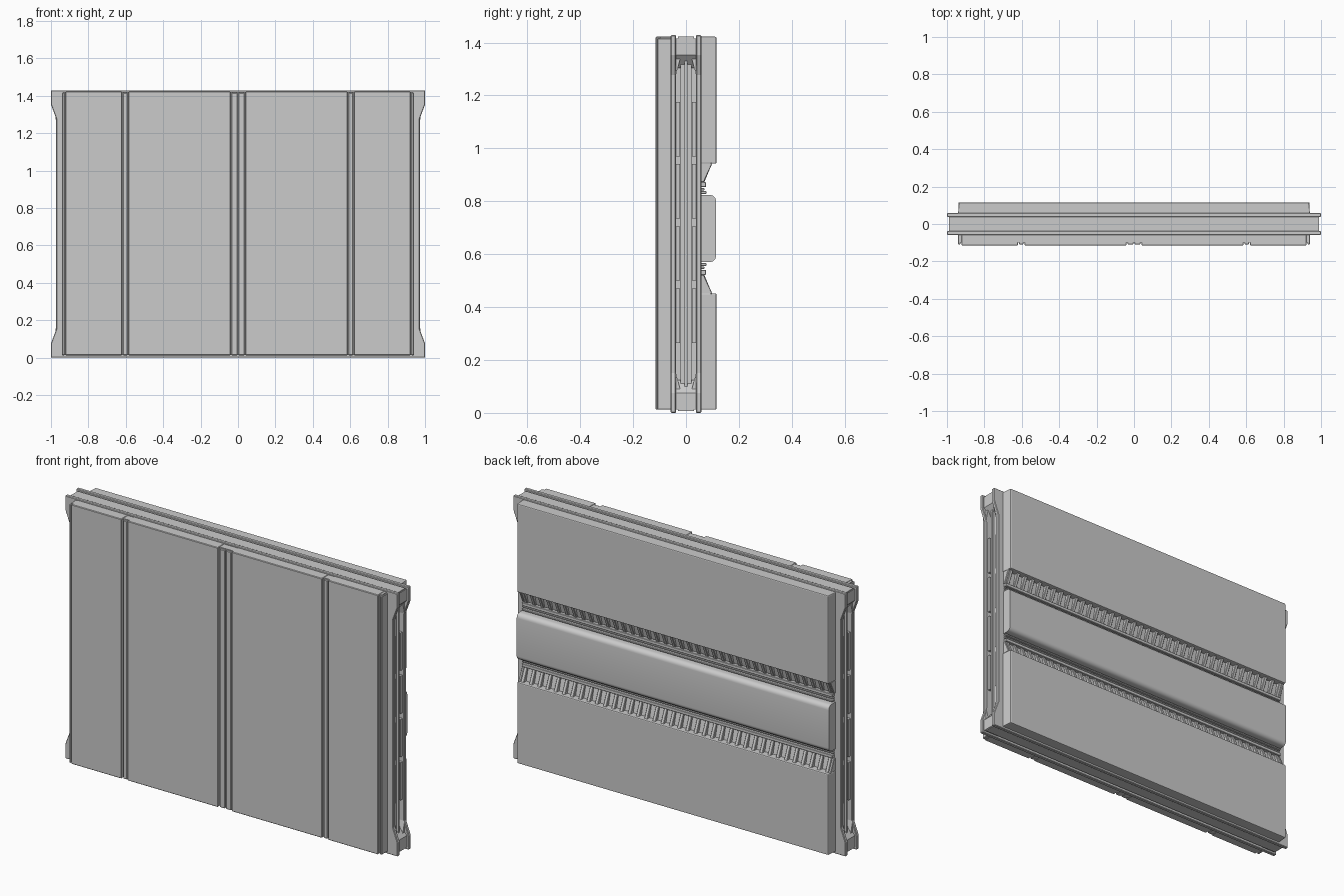
import bpy, bmesh, math
from mathutils import Vector

if "Cube" in bpy.data.objects:
    bpy.data.objects.remove(bpy.data.objects["Cube"])

H = 1.428      # overall height
MID = 0.697    # height about which the back grooves mirror


def finish(name, bm, bevel=0.0, segs=1):
    bmesh.ops.recalc_face_normals(bm, faces=bm.faces)
    me = bpy.data.meshes.new(name)
    bm.to_mesh(me)
    bm.free()
    ob = bpy.data.objects.new(name, me)
    bpy.context.collection.objects.link(ob)
    if bevel:
        m = ob.modifiers.new("Bevel", 'BEVEL')
        m.width, m.segments = bevel, segs
        m.limit_method = 'ANGLE'
    return ob


def prism(bm, pts, axis, a, b):
    """Extrude a 2D outline along an axis: x takes (y,z), y takes (x,z), z takes (x,y)."""
    def co(p, t):
        return {'x': (t, p[0], p[1]), 'y': (p[0], t, p[1]), 'z': (p[0], p[1], t)}[axis]
    va = [bm.verts.new(co(p, a)) for p in pts]
    vb = [bm.verts.new(co(p, b)) for p in pts]
    bm.faces.new(va)
    bm.faces.new(vb[::-1])
    n = len(pts)
    for i in range(n):
        bm.faces.new((va[i], vb[i], vb[(i + 1) % n], va[(i + 1) % n]))


def box(bm, x0, x1, y0, y1, z0, z1):
    prism(bm, [(x0, y0), (x1, y0), (x1, y1), (x0, y1)], 'z', z0, z1)


def rounded(y0, y1, z0, z1, r, n=6):
    """Outline with its two outer (y1) corners rounded."""
    pts = [(y0, z0)]
    for cz, start in ((z0 + r, -90), (z1 - r, 0)):
        for i in range(n + 1):
            t = math.radians(start + 90 * i / n)
            pts.append((y1 - r + r * math.cos(t), cz + r * math.sin(t)))
    return pts + [(y0, z1)]


# core slab
bm = bmesh.new()
box(bm, -0.935, 0.935, -0.045, 0.045, 0.018, H - 0.012)
finish("core", bm)

# two flange plates, flared at the four corners
half = [(1.0, 0), (1.0, 0.075), (0.972, 0.15)]
side = half + [(x, H - z) for x, z in reversed(half)]
outline = side + [(-x, z) for x, z in reversed(side)]
for name, y0, y1 in (("front_flange", -0.058, -0.038), ("back_flange", 0.038, 0.058)):
    bm = bmesh.new()
    prism(bm, outline, 'y', y0, y1)
    finish(name, bm, 0.003)

# corner blocks closing the side channels, with notched wedge jaws
bm = bmesh.new()
for s in (-1, 1):
    for f in (lambda z: z, lambda z: H - z):
        prism(bm, [(s * 0.9, f(0.012)), (s * 0.988, f(0.012)), (s * 0.988, f(0.075)),
                   (s * 0.945, f(0.125)), (s * 0.9, f(0.125))], 'y', -0.04, 0.04)
        for k in (-1, 1):
            prism(bm, [(k * 0.039, f(0.07)), (k * 0.022, f(0.09)),
                       (k * 0.039, f(0.155))], 'x', s * 0.93, s * 0.975)
finish("corner_blocks", bm)

# side rails: wide base with a narrow tongue
bm = bmesh.new()
for s in (-1, 1):
    box(bm, s * 0.92, s * 0.957, -0.02, 0.02, 0.1, H - 0.09)
    box(bm, s * 0.95, s * 0.968, -0.006, 0.006, 0.1, H - 0.09)
finish("side_rails", bm)

# clips beside the rails
bm = bmesh.new()
for s in (-1, 1):
    for k in (-1, 1):
        for z0, z1 in ((0.265, 0.47), (0.5, 0.705), (0.735, 0.94), (0.97, 1.175)):
            box(bm, s * 0.93, s * 0.962, k * 0.022, k * 0.039, z0, z1)
finish("side_clips", bm)

# ridges along the top and bottom channel
bm = bmesh.new()
for z0, z1 in ((0.008, 0.03), (H - 0.03, H - 0.006)):
    box(bm, -0.985, 0.985, -0.03, 0.03, z0, z1)
finish("edge_ridges", bm)

# front cladding: backing plus planks split by narrow seams
bm = bmesh.new()
box(bm, -0.934, 0.934, -0.098, -0.05, 0.014, H - 0.008)
finish("front_backing", bm)
bm = bmesh.new()
cuts = [-0.94, -0.925, -0.618, -0.588, -0.038, 0, 0.038, 0.588, 0.618, 0.925, 0.94]
for a, b in zip(cuts, cuts[1:]):
    inset = 0.006 if b - a < 0.05 else 0.0      # seam strips sit slightly lower
    box(bm, a + 0.003 * (a > -0.94), b - 0.003 * (b < 0.94), -0.115 + inset, -0.055,
        0.012, H - 0.006 - inset)
finish("front_planks", bm, 0.003)

# back cladding: upper and lower slabs, chamfered side edges
bm = bmesh.new()
for z0, z1 in ((0.012, 0.452), (2 * MID - 0.452, H - 0.006)):
    prism(bm, [(-0.941, 0.05), (0.941, 0.05), (0.936, 0.115), (-0.936, 0.115)], 'z', z0, z1)
finish("back_slabs", bm, 0.005, 2)

# rounded middle slab
bm = bmesh.new()
prism(bm, rounded(0.05, 0.114, 0.57, 2 * MID - 0.57, 0.025), 'x', -0.938, 0.938)
ob = finish("back_middle_slab", bm)
bpy.context.view_layer.objects.active = ob
ob.select_set(True)
bpy.ops.object.shade_smooth_by_angle(angle=math.radians(30))

# back groove details: rails and a row of sloped teeth, mirrored about the middle
bm = bmesh.new()
teeth = bmesh.new()
N = 38
for f in (lambda z: z, lambda z: 2 * MID - z):
    for y1, z0, z1 in ((0.076, 0.522, 0.54), (0.07, 0.544, 0.553), (0.077, 0.556, 0.566)):
        box(bm, -0.934, 0.934, 0.05, y1, f(z0), f(z1))
    # shallow sloped bed under the teeth
    prism(bm, [(0.05, f(0.45)), (0.078, f(0.45)), (0.06, f(0.522)), (0.05, f(0.522))],
          'x', -0.934, 0.934)
    for i in range(N):
        x = -0.915 + 1.83 * i / (N - 1)
        prism(teeth, [(0.055, f(0.45)), (0.1, f(0.45)), (0.094, f(0.463)),
                      (0.068, f(0.524)), (0.055, f(0.524))], 'x', x - 0.009, x + 0.009)
    for s in (-1, 1):
        # end caps of each groove
        prism(bm, [(0.055, f(0.45)), (0.1, f(0.45)), (0.067, f(0.522)), (0.055, f(0.522))],
              'x', s * 0.926, s * 0.938)
finish("groove_rails", bm, 0.002)
finish("groove_teeth", teeth, 0.002)

# dark seat faces of the assembly are plain grey; centre everything in depth
for o in bpy.context.scene.objects:
    o.select_set(False)
